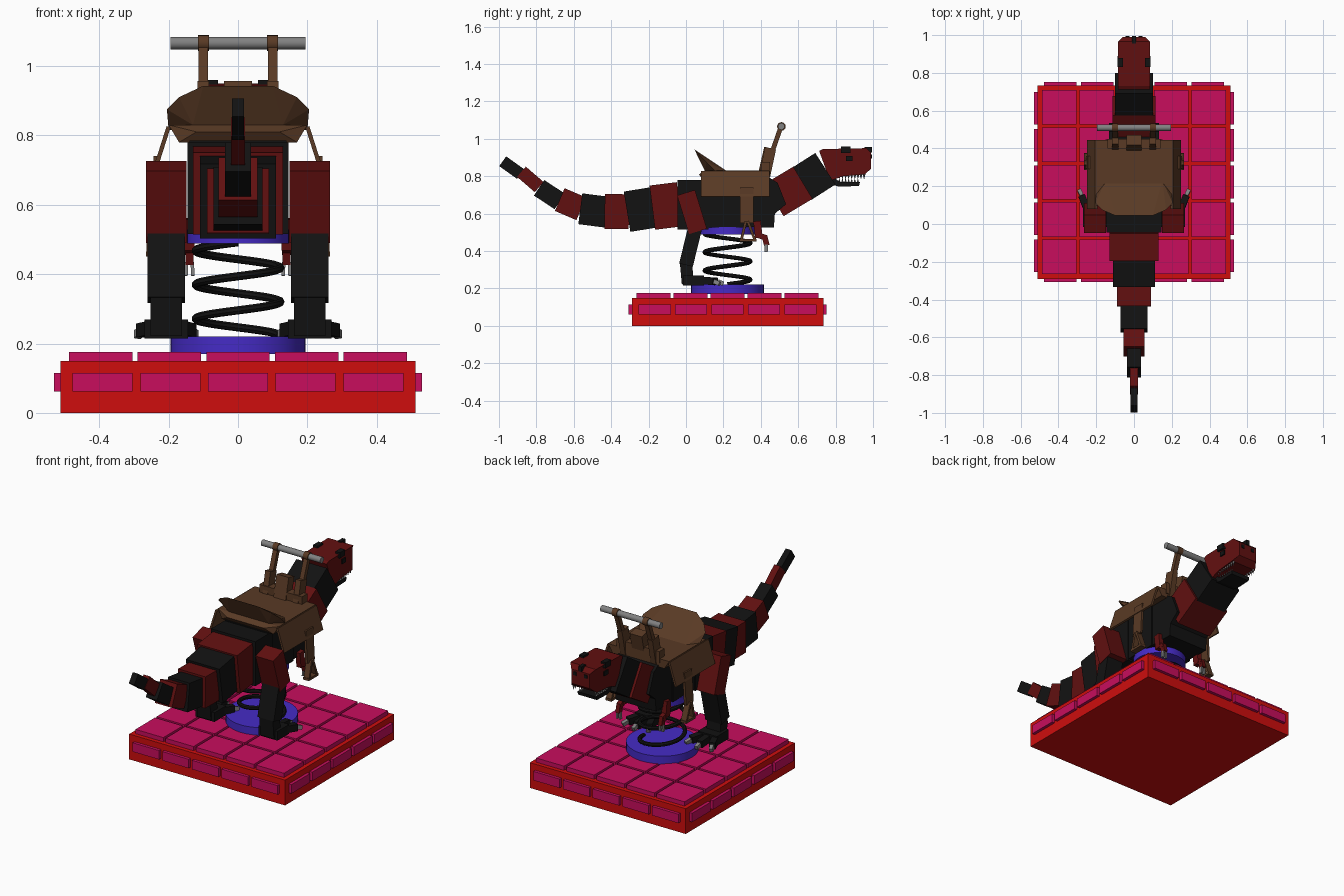
import bpy, bmesh, math
from mathutils import Vector, Matrix

if "Cube" in bpy.data.objects:
    bpy.data.objects.remove(bpy.data.objects["Cube"])


def material(name, rgb):
    m = bpy.data.materials.new(name)
    m.use_nodes = True
    m.diffuse_color = (*rgb, 1)
    m.node_tree.nodes["Principled BSDF"].inputs["Base Color"].default_value = (*rgb, 1)
    return m


RED = material("bright red", (0.62, 0.004, 0.004))
PINK = material("magenta", (0.58, 0.004, 0.11))
BLUE = material("violet blue", (0.06, 0.024, 0.56))
DARK = material("dark red", (0.12, 0.005, 0.005))
BLACK = material("black", (0.006, 0.006, 0.006))
BROWN = material("leather brown", (0.1, 0.042, 0.018))
GREY = material("grey", (0.22, 0.22, 0.22))
SIDES = (("left", 1), ("right", -1))


def finish(name, bm, mat):
    bmesh.ops.recalc_face_normals(bm, faces=bm.faces)
    me = bpy.data.meshes.new(name)
    bm.to_mesh(me)
    bm.free()
    me.materials.append(mat)
    ob = bpy.data.objects.new(name, me)
    bpy.context.collection.objects.link(ob)
    return ob


def add_box(bm, c, size, frame=Matrix()):
    m = Matrix.Translation(c) @ frame @ Matrix.Diagonal((*size, 1))
    bmesh.ops.create_cube(bm, size=1, matrix=m)


def box(name, c, size, mat):
    bm = bmesh.new()
    add_box(bm, c, size)
    return finish(name, bm, mat)


def add_beam(bm, a, b, w, h):
    # Box from a to b; w is across x, h is the remaining direction
    a, b = Vector(a), Vector(b)
    y = (b - a).normalized()
    x = Vector((1, 0, 0))
    x = (x - y * x.dot(y)).normalized()
    frame = Matrix((x, y, x.cross(y))).transposed().to_4x4()
    add_box(bm, (a + b) / 2, (w, (b - a).length, h), frame)


def beam(name, a, b, w, h, mat):
    bm = bmesh.new()
    add_beam(bm, a, b, w, h)
    return finish(name, bm, mat)


def cylinder(name, c, r, depth, mat, sides=40, along_x=False):
    bm = bmesh.new()
    turn = Matrix.Rotation(math.pi / 2, 4, "Y") if along_x else Matrix()
    bmesh.ops.create_cone(bm, cap_ends=True, segments=sides, radius1=r, radius2=r,
                          depth=depth, matrix=Matrix.Translation(c) @ turn)
    ob = finish(name, bm, mat)
    bpy.context.view_layer.objects.active = ob
    ob.select_set(True)
    bpy.ops.object.shade_smooth_by_angle()
    ob.select_set(False)


def extrude_profile(name, pts, half, mat, tip_y=9, tip=1):
    # Side profile (y, z) widened to both sides, narrowed beyond tip_y
    bm = bmesh.new()
    rows = [[bm.verts.new((s * half * (tip if y > tip_y else 1), y, z)) for y, z in pts]
            for s in (1, -1)]
    bm.faces.new(rows[0])
    bm.faces.new(rows[1])
    for i in range(len(pts)):
        j = (i + 1) % len(pts)
        bm.faces.new((rows[0][i], rows[0][j], rows[1][j], rows[1][i]))
    return finish(name, bm, mat)


def hull(name, half_pts, mat):
    bm = bmesh.new()
    for x, y, z in half_pts:
        for s in (1, -1):
            bm.verts.new((s * x, y, z))
    out = bmesh.ops.convex_hull(bm, input=bm.verts)
    bmesh.ops.delete(bm, geom=[v for v in out["geom_interior"]
                               if isinstance(v, bmesh.types.BMVert)], context="VERTS")
    return finish(name, bm, mat)


# Tiled platform
CY = 0.222
box("platform", (0, CY, 0.075), (1.024, 1.024, 0.15), RED)
bm = bmesh.new()
for i in range(-2, 3):
    for j in range(-2, 3):
        add_box(bm, (i * 0.198, CY + j * 0.198, 0.16), (0.183, 0.183, 0.03))
    for s in (1, -1):
        add_box(bm, (i * 0.195, CY + s * 0.515, 0.088), (0.173, 0.03, 0.053))
        add_box(bm, (s * 0.515, CY + i * 0.195, 0.088), (0.03, 0.173, 0.053))
finish("platform_tiles", bm, PINK)

# Spring and its mounts
cylinder("lower_mount", (0, CY, 0.195), 0.195, 0.05, BLUE)
cylinder("upper_mount", (0, CY, 0.508), 0.147, 0.04, BLUE)
curve = bpy.data.curves.new("spring", "CURVE")
curve.dimensions = "3D"
curve.bevel_depth = 0.012
curve.bevel_resolution = 2
curve.use_fill_caps = True
path = curve.splines.new("POLY")
STEPS = 110
path.points.add(STEPS)
for i, p in enumerate(path.points):
    t = i / STEPS
    a = t * 2.75 * math.tau
    p.co = (0.122 * math.cos(a), CY + 0.122 * math.sin(a), 0.222 + 0.27 * t, 1)
curve.materials.append(BLACK)
spring = bpy.data.objects.new("spring", curve)
bpy.context.collection.objects.link(spring)
spring.select_set(True)
bpy.context.view_layer.objects.active = spring
bpy.ops.object.convert(target="MESH")
bpy.ops.object.shade_smooth_by_angle()
spring.select_set(False)

# Body chain from tail tip to neck: start y, z, end y, z, half width, half height
chain = [
    (-0.98, 0.88, -0.885, 0.812, 0.018, 0.032), (-0.88, 0.824, -0.785, 0.742, 0.02, 0.036),
    (-0.785, 0.738, -0.675, 0.665, 0.037, 0.05), (-0.675, 0.675, -0.56, 0.626, 0.056, 0.066),
    (-0.565, 0.626, -0.425, 0.608, 0.071, 0.083), (-0.435, 0.612, -0.305, 0.61, 0.09, 0.093),
    (-0.315, 0.61, -0.175, 0.633, 0.11, 0.109), (-0.18, 0.632, -0.035, 0.65, 0.13, 0.119),
    (-0.045, 0.648, 0.12, 0.648, 0.145, 0.132), (0.47, 0.672, 0.625, 0.765, 0.115, 0.1),
    (0.615, 0.757, 0.745, 0.84, 0.1, 0.1)]
for i, (y0, z0, y1, z1, w, h) in enumerate(chain):
    mat = BLACK if i in (0, 2, 4, 6, 8, 10) else DARK
    part = f"tail_segment_{i + 1}" if i < 8 else ("hips", "lower_neck", "upper_neck")[i - 8]
    beam(part, (0, y0, z0), (0, y1, z1), 2 * w, 2 * h, mat)
box("torso", (0, 0.2, 0.655), (0.28, 0.24, 0.26), BLACK)
extrude_profile("chest", [(0.3, 0.53), (0.47, 0.525), (0.475, 0.6), (0.535, 0.65),
                          (0.49, 0.765), (0.45, 0.79), (0.3, 0.79)], 0.132, BLACK)

# Head
extrude_profile("skull", [(0.712, 0.935), (0.73, 0.945), (0.965, 0.95), (0.99, 0.925),
                          (0.99, 0.84), (0.955, 0.81), (0.84, 0.8), (0.77, 0.775)],
                0.084, DARK, 0.97, 0.72)
extrude_profile("jaw", [(0.73, 0.79), (0.79, 0.79), (0.83, 0.768), (0.93, 0.768),
                        (0.925, 0.748), (0.82, 0.744), (0.74, 0.765)], 0.062, BLACK)
box("snout_ridge", (0, 0.975, 0.942), (0.022, 0.04, 0.03), BLACK)
bm = bmesh.new()
for s in (1, -1):
    for i in range(9):
        y = 0.82 + 0.0165 * i
        for x, z, turn in ((0.072, 0.797, math.pi), (0.054, 0.775, 0)):
            if turn or y < 0.92:
                m = Matrix.Translation((s * x, y, z)) @ Matrix.Rotation(turn, 4, "X")
                bmesh.ops.create_cone(bm, cap_ends=True, segments=4, radius1=0.008,
                                      radius2=0, depth=0.03, matrix=m)
finish("teeth", bm, GREY)

for side, s in SIDES:
    box(f"{side}_brow", (s * 0.073, 0.855, 0.942), (0.03, 0.05, 0.034), BLACK)
    box(f"{side}_eye", (s * 0.084, 0.872, 0.895), (0.008, 0.035, 0.026), BLACK)
    box(f"{side}_nostril", (s * 0.035, 0.99, 0.905), (0.02, 0.008, 0.02), BLACK)

    # Hind legs
    x = s * 0.207
    beam(f"{side}_thigh", (x, 0.0, 0.712), (x, 0.064, 0.505), 0.116, 0.1, DARK)
    beam(f"{side}_shin", (x, 0.05, 0.53), (x, 0.0, 0.325), 0.108, 0.075, BLACK)
    beam(f"{side}_ankle", (x, 0.0, 0.335), (x, 0.01, 0.225), 0.09, 0.065, BLACK)
    box(f"{side}_foot", (x, 0.04, 0.242), (0.125, 0.11, 0.055), BLACK)
    toes, claws = bmesh.new(), bmesh.new()
    for k in (-1, 0, 1):
        tip = Vector((x + k * 0.07, 0.15 + 0.02 * (k == 0), 0.237))
        add_beam(toes, (x + k * 0.035, 0.06, 0.245), tip, 0.036, 0.04)
        add_beam(claws, tip, tip + Vector((k * 0.014, 0.03, -0.012)), 0.02, 0.024)
    finish(f"{side}_toes", toes, BLACK)
    finish(f"{side}_claws", claws, GREY)

    # Small front arms
    ax = s * 0.14
    beam(f"{side}_upper_arm", (ax, 0.38, 0.56), (ax, 0.39, 0.47), 0.03, 0.04, DARK)
    beam(f"{side}_forearm", (ax, 0.385, 0.485), (ax, 0.43, 0.47), 0.026, 0.03, DARK)
    beam(f"{side}_hand", (ax, 0.42, 0.48), (ax, 0.432, 0.43), 0.024, 0.03, DARK)
    fingers = bmesh.new()
    for k in (-1, 1):
        add_beam(fingers, (ax + k * 0.008, 0.43, 0.435), (ax + k * 0.01, 0.428, 0.395), 0.01, 0.018)
    finish(f"{side}_fingers", fingers, GREY)

    # Saddle flap, strap and stirrup
    beam(f"{side}_saddle_flap", (s * 0.2, 0.263, 0.825), (s * 0.243, 0.263, 0.69), 0.012, 0.365, BROWN)
    beam(f"{side}_stirrup_strap", (s * 0.236, 0.325, 0.74), (s * 0.246, 0.325, 0.55), 0.014, 0.07, BROWN)
    sx = s * 0.246
    stirrup = bmesh.new()
    add_beam(stirrup, (sx, 0.32, 0.56), (sx, 0.296, 0.46), 0.035, 0.014)
    add_beam(stirrup, (sx, 0.33, 0.56), (sx, 0.368, 0.46), 0.035, 0.014)
    add_box(stirrup, (sx, 0.332, 0.458), (0.038, 0.09, 0.014))
    finish(f"{side}_stirrup", stirrup, BROWN)

    # Handle posts
    hx = s * 0.1
    beam(f"{side}_handle_foot", (hx, 0.42, 0.8), (hx, 0.452, 0.95), 0.034, 0.06, BROWN)
    beam(f"{side}_handle_post", (hx, 0.45, 0.9), (hx, 0.508, 1.065), 0.028, 0.025, BROWN)
    cylinder(f"{side}_handle_loop", (hx, 0.51, 1.066), 0.023, 0.032, BROWN, 16, True)

# Saddle seat, cantle and pommel
hull("saddle_seat", [(0.2, 0.1, 0.83), (0.2, 0.445, 0.83), (0.17, 0.09, 0.78),
                     (0.17, 0.445, 0.78), (0.12, 0.07, 0.81)], BROWN)
hull("saddle_cantle", [(0.1, 0.045, 0.943), (0.17, 0.075, 0.91), (0.205, 0.11, 0.875),
                       (0.2, 0.17, 0.815), (0.15, 0.23, 0.82), (0.13, 0.1, 0.83)], BROWN)
box("saddle_front", (0, 0.425, 0.84), (0.28, 0.05, 0.07), BROWN)
beam("saddle_pommel", (0, 0.415, 0.82), (0, 0.445, 0.95), 0.08, 0.055, BROWN)
cylinder("handle_bar", (0, 0.51, 1.066), 0.018, 0.39, GREY, 20, True)
